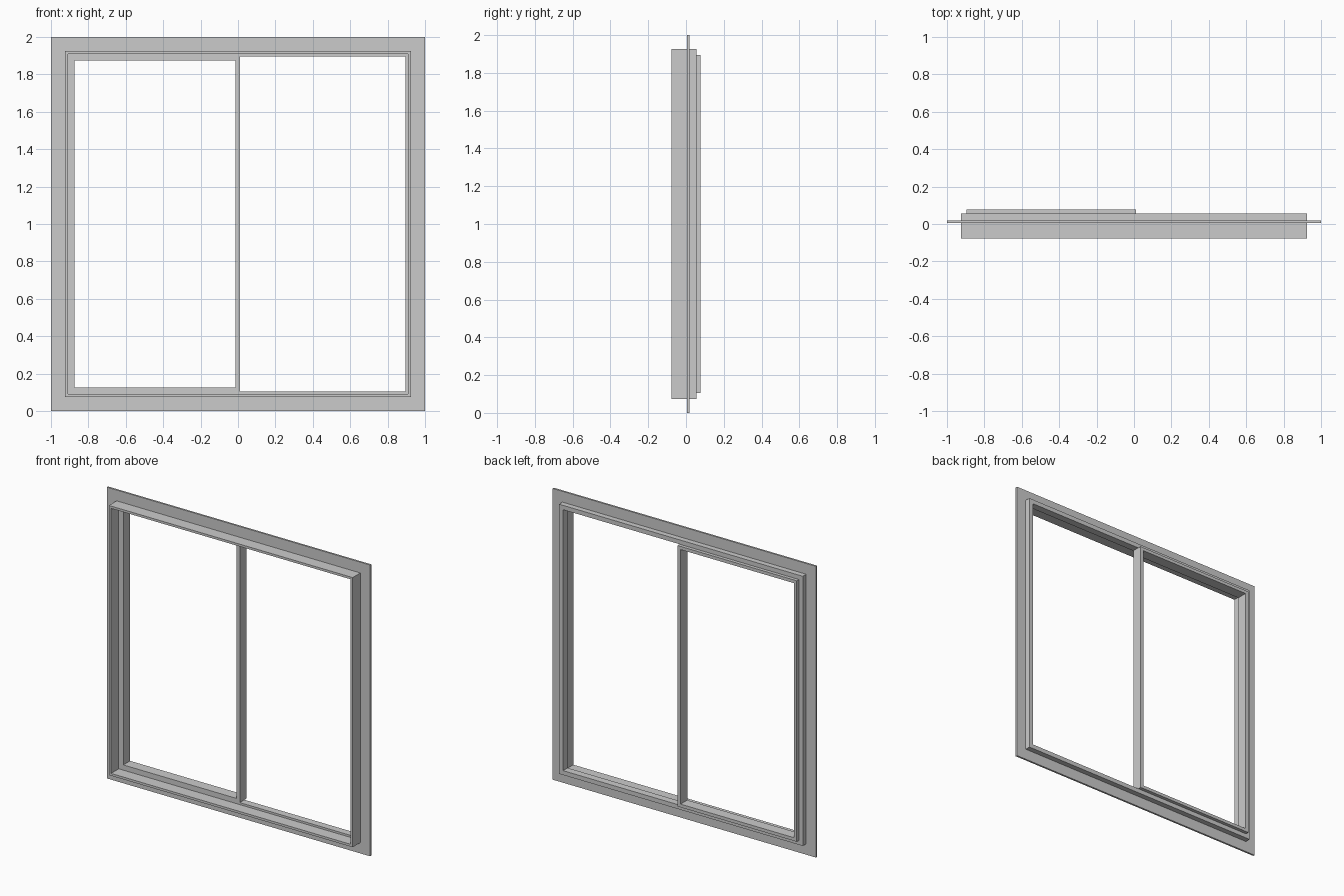
import bpy, bmesh

if "Cube" in bpy.data.objects:
    bpy.data.objects.remove(bpy.data.objects["Cube"])

ZC = 1.0  # height of the window centre


def ring(name, outer, inner, y0, y1):
    """Rectangular frame; outer/inner are (x0, x1, z0, z1), extruded y0..y1."""
    bm = bmesh.new()

    def loop(r, y):
        x0, x1, z0, z1 = r
        return [bm.verts.new((x, y, z)) for x, z in
                ((x0, z0), (x1, z0), (x1, z1), (x0, z1))]

    loops = [loop(outer, y0), loop(outer, y1), loop(inner, y1), loop(inner, y0)]
    for a, b in zip(loops, loops[1:] + loops[:1]):
        for i in range(4):
            j = (i + 1) % 4
            bm.faces.new((a[i], a[j], b[j], b[i]))
    bmesh.ops.recalc_face_normals(bm, faces=bm.faces)
    mesh = bpy.data.meshes.new(name)
    bm.to_mesh(mesh)
    bm.free()
    obj = bpy.data.objects.new(name, mesh)
    bpy.context.collection.objects.link(obj)
    return obj


def square(h):
    return (-h, h, ZC - h, ZC + h)


BODY, REBATE, LIP = 0.926, 0.910, 0.896

# thin nailing flange around the body
ring("nailing_flange", square(1.0), square(BODY), 0.005, 0.018)
# deep front casing and the narrower stop behind it
ring("outer_casing", square(BODY), square(REBATE), -0.078, 0.005)
ring("rear_stop", square(BODY), square(LIP), 0.005, 0.055)
# sliding sash filling the left half, standing proud at the back
ring("sliding_sash", (-LIP, 0.01, ZC - LIP, ZC + LIP),
     (-0.874, -0.013, ZC - 0.874, ZC + 0.874), 0.005, 0.078)
